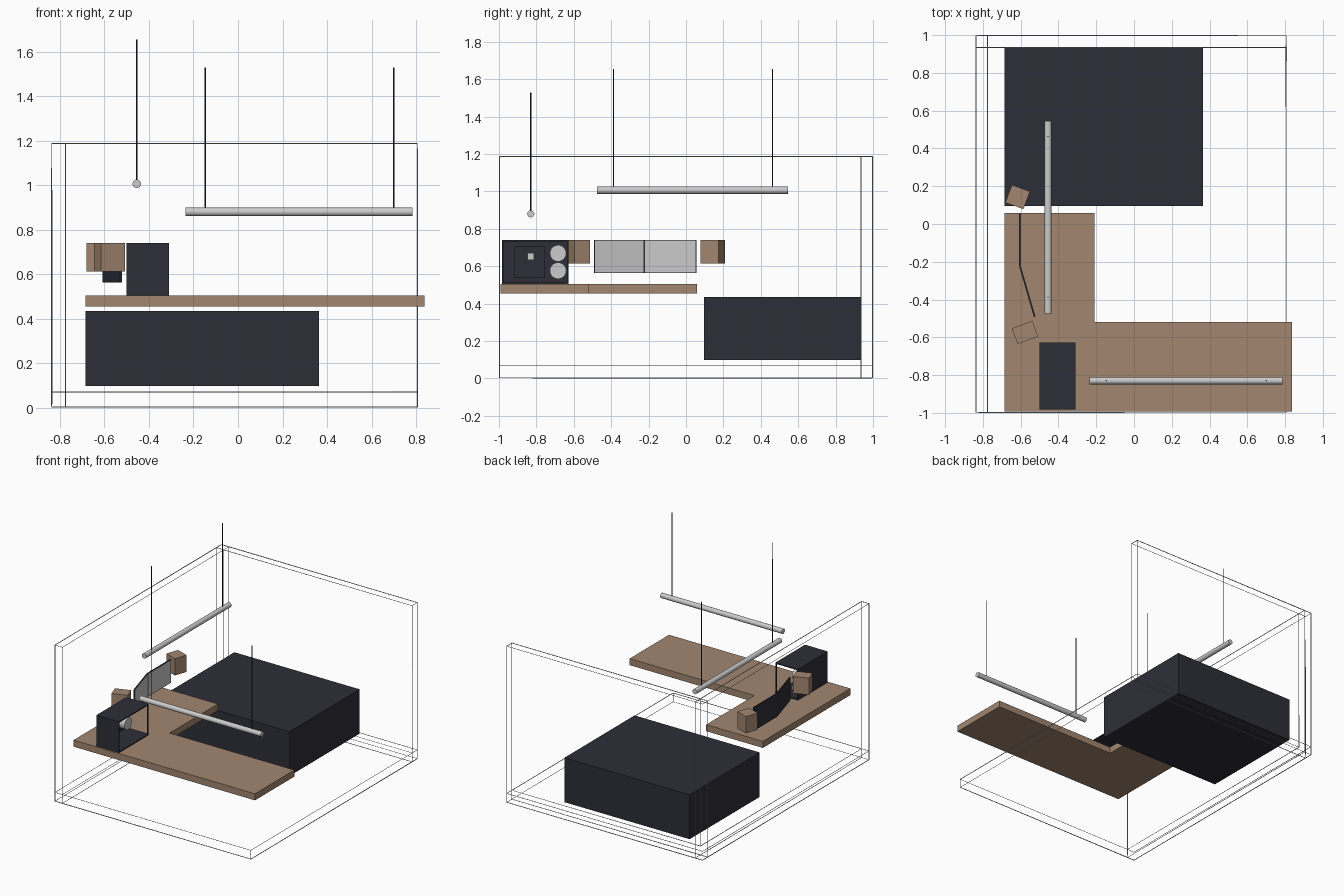
import bpy, bmesh, math
from mathutils import Matrix

if "Cube" in bpy.data.objects:
    bpy.data.objects.remove(bpy.data.objects["Cube"])


def material(name, rgb):
    m = bpy.data.materials.new(name)
    m.diffuse_color = (*rgb, 1)
    m.use_nodes = True
    m.node_tree.nodes["Principled BSDF"].inputs["Base Color"].default_value = m.diffuse_color
    return m


WOOD = material("wood", (0.36, 0.24, 0.16))
DARK = material("dark", (0.027, 0.027, 0.04))


def finish(name, bm, mat=None):
    bmesh.ops.recalc_face_normals(bm, faces=bm.faces)
    me = bpy.data.meshes.new(name)
    bm.to_mesh(me)
    bm.free()
    ob = bpy.data.objects.new(name, me)
    bpy.context.collection.objects.link(ob)
    if mat:
        me.materials.append(mat)
    return ob


def box(name, xr, yr, zr, mat=None, angle=0):
    """Box from ranges, turned about its own vertical axis."""
    rs = (xr, yr, zr)
    size = [r[1] - r[0] for r in rs]
    mid = [(r[0] + r[1]) / 2 for r in rs]
    bm = bmesh.new()
    bmesh.ops.create_cube(bm, size=1)
    bmesh.ops.scale(bm, vec=size, verts=bm.verts)
    ob = finish(name, bm, mat)
    ob.location = mid
    ob.rotation_euler.z = math.radians(angle)
    return ob


def rod(name, centre, r, length, axis, mat=None, sides=32):
    bm = bmesh.new()
    rot = {"x": Matrix.Rotation(math.pi / 2, 4, "Y"),
           "y": Matrix.Rotation(math.pi / 2, 4, "X"), "z": Matrix()}[axis]
    bmesh.ops.create_cone(bm, cap_ends=True, segments=sides, radius1=r,
                          radius2=r, depth=length, matrix=rot)
    ob = finish(name, bm, mat)
    ob.location = centre
    for p in ob.data.polygons:
        p.use_smooth = len(p.vertices) == 4
    for e in ob.data.edges:
        fs = [p for p in ob.data.polygons if e.key in p.edge_keys]
        e.use_edge_sharp = any(len(p.vertices) > 4 for p in fs)
    return ob


# room corner (floor and two walls), shown as a thin wire frame
xs, ys, zs = (-0.837, -0.775, 0.806), (-0.997, 0.935, 0.997), (0.003, 0.07, 1.187)
axes = (xs, ys, zs)
solid = {(i, j, k) for i in (0, 1) for j in (0, 1) for k in (0, 1)} - {(1, 0, 1)}
bm = bmesh.new()
for cell in solid:
    for a in range(3):
        for side in (0, 1):
            nb = list(cell)
            nb[a] += 1 if side else -1
            if tuple(nb) in solid:
                continue
            b, c = [n for n in range(3) if n != a]
            quad = []
            for u, v in ((0, 0), (1, 0), (1, 1), (0, 1)):
                p = [0, 0, 0]
                p[a] = axes[a][cell[a] + side]
                p[b] = axes[b][cell[b] + u]
                p[c] = axes[c][cell[c] + v]
                quad.append(bm.verts.new(p))
            bm.faces.new(quad)
bmesh.ops.remove_doubles(bm, verts=bm.verts, dist=0.001)
room = finish("room_frame", bm)
wire = room.modifiers.new("wire", "WIREFRAME")
wire.thickness = 0.006
wire.offset = 0
wire.use_even_offset = False

# bed block
box("bed", (-0.685, 0.365), (0.095, 0.935), (0.098, 0.435), DARK)

# L-shaped desk
outline = [(-0.685, -0.992), (0.837, -0.992), (0.837, -0.52),
           (-0.21, -0.52), (-0.21, 0.058), (-0.685, 0.058)]
bm = bmesh.new()
f = bm.faces.new([bm.verts.new((x, y, 0.455)) for x, y in outline])
top = bmesh.ops.extrude_face_region(bm, geom=[f])
bmesh.ops.translate(bm, vec=(0, 0, 0.05),
                    verts=[g for g in top["geom"] if isinstance(g, bmesh.types.BMVert)])
finish("desk", bm, WOOD)

# speakers
box("speaker_back", (-0.667, -0.565), (0.093, 0.193), (0.613, 0.74), WOOD, -20)
box("speaker_front", (-0.635, -0.519), (-0.618, -0.530), (0.613, 0.74), WOOD, 20)

# two screens, the front one angled towards the seat
for name, (x0, y0), (x1, y1) in (("back", (-0.604, -0.224), (-0.604, 0.056)),
                                 ("front", (-0.526, -0.492), (-0.604, -0.224))):
    mx, my, w = (x0 + x1) / 2, (y0 + y1) / 2, math.hypot(x1 - x0, y1 - y0)
    turn = math.degrees(math.atan2(y1 - y0, x1 - x0)) - 90
    box(f"monitor_{name}", (mx - 0.004, mx + 0.004), (my - w / 2, my + w / 2),
        (0.563, 0.74), DARK, turn)
    t = math.radians(turn)
    cx, cy = mx + 0.0045 * math.cos(t), my + 0.0045 * math.sin(t)
    box(f"screen_{name}", (cx - 0.001, cx + 0.001),
        (cy - w / 2 + 0.005, cy + w / 2 - 0.005), (0.567, 0.736), None, turn)

# computer case, open on its right and rear sides
X, Y, Z, T = (-0.5, -0.31), (-0.983, -0.627), (0.505, 0.74), 0.008
box("case_back_wall", (X[0], X[0] + T), Y, Z, DARK)
box("case_front_wall", X, (Y[0], Y[0] + T), Z, DARK)
box("case_floor", X, Y, (Z[0], Z[0] + T), DARK)
box("case_top", X, Y, (Z[1] - T, Z[1]), DARK)
box("case_post", (X[1] - T, X[1]), (Y[1] - T, Y[1]), Z, DARK)
box("circuit_board", (-0.492, -0.48), (-0.92, -0.755), (0.54, 0.705), DARK)
box("processor", (-0.48, -0.465), (-0.848, -0.812), (0.634, 0.67))
for i, z in enumerate((0.576, 0.669)):
    rod(f"case_fan_{i + 1}", (-0.467, -0.684, z), 0.044, 0.05, "x")

# hanging tube lamps with their cables
rod("tube_lamp_left", (-0.455, 0.035, 1.006), 0.019, 1.02, "y")
rod("tube_lamp_front", (0.275, -0.83, 0.88), 0.019, 1.02, "x")
for i, y in enumerate((-0.387, 0.463)):
    rod(f"cable_left_{i + 1}", (-0.455, y, 1.338), 0.003, 0.635, "z", DARK, 12)
for i, x in enumerate((-0.147, 0.7)):
    rod(f"cable_front_{i + 1}", (x, -0.83, 1.212), 0.003, 0.635, "z", DARK, 12)
